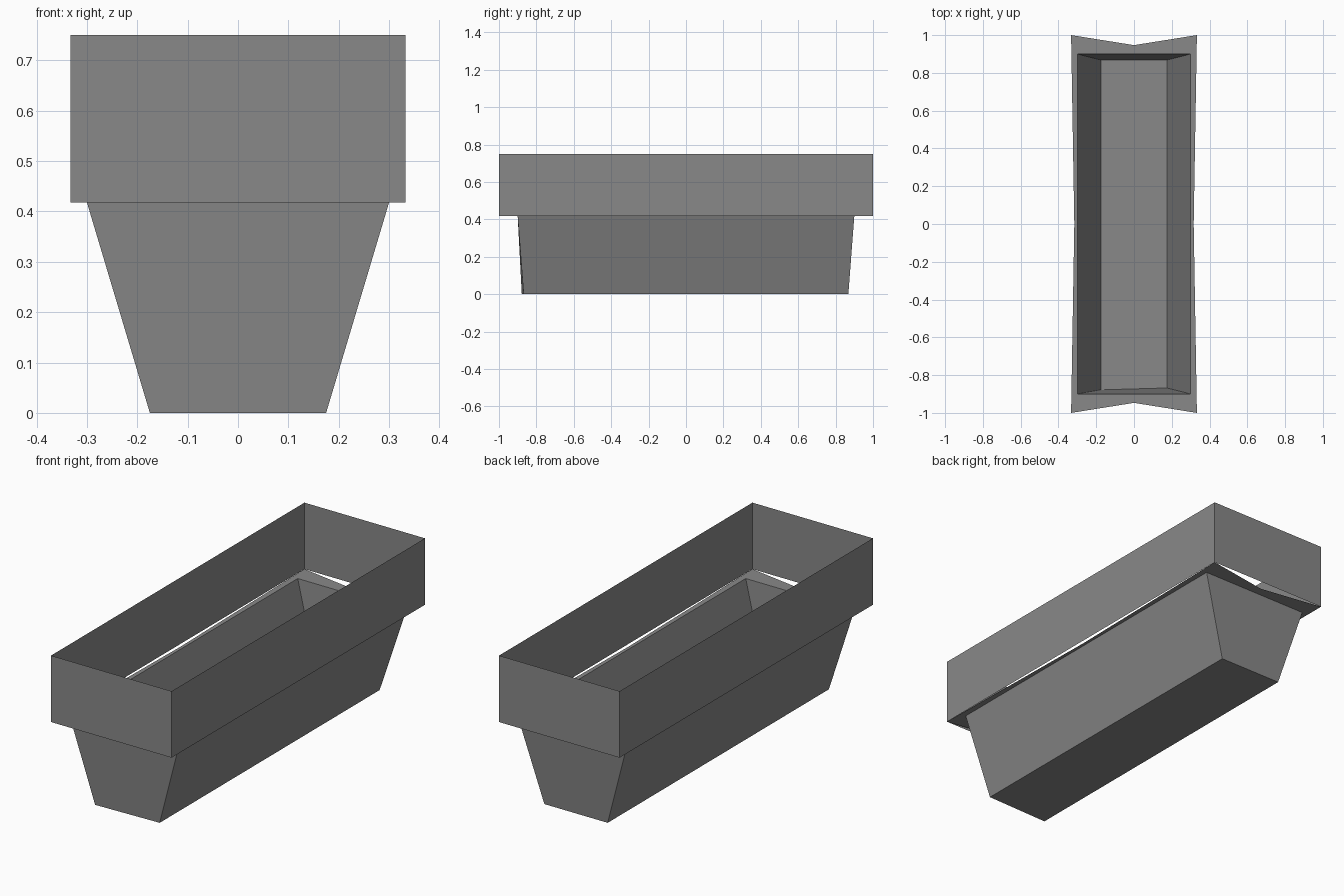
import bpy

cube = bpy.data.objects.get("Cube")
if cube:
    bpy.data.objects.remove(cube, do_unlink=True)

grey = bpy.data.materials.new("planter grey")
grey.use_nodes = True
colour = (0.25, 0.25, 0.25, 1)
grey.diffuse_color = colour
grey.node_tree.nodes["Principled BSDF"].inputs["Base Color"].default_value = colour

LEDGE, TOP = 0.418, 0.75


def rectangle(x, y, z):
    return [(-x, -y, z), (x, -y, z), (x, y, z), (-x, y, z)]


def side_faces():
    return [(i, (i + 1) % 4, (i + 1) % 4 + 4, i + 4) for i in range(4)]


def make(name, verts, faces):
    mesh = bpy.data.meshes.new(name)
    mesh.from_pydata(verts, [], faces)
    mesh.materials.append(grey)
    obj = bpy.data.objects.new(name, mesh)
    bpy.context.collection.objects.link(obj)
    return obj


# Tapered open tub, with one slightly skewed bottom corner
base = rectangle(0.175, 0.868, 0)
base[0] = (-0.175, -0.878, 0)
make("tub", base + rectangle(0.3, 0.9, LEDGE), side_faces() + [(3, 2, 1, 0)])

# Thin upright collar
make("rim", rectangle(0.333, 1, LEDGE) + rectangle(0.333, 1, TOP), side_faces())

# Flat ledge between tub and rim, notched at the middle of each side
outer = rectangle(0.333, 1, LEDGE)
inner = rectangle(0.3, 0.9, LEDGE)
notches = [(0, -0.947, LEDGE), (0.316, 0, LEDGE), (0, 0.947, LEDGE), (-0.316, 0, LEDGE)]
ledge = []
for i in range(4):
    j = (i + 1) % 4
    ledge.append((i, i + 8, i + 4))
    ledge.append((i + 8, j, j + 4))
    ledge.append((i + 8, j + 4, i + 4))
make("ledge", outer + inner + notches, ledge)
